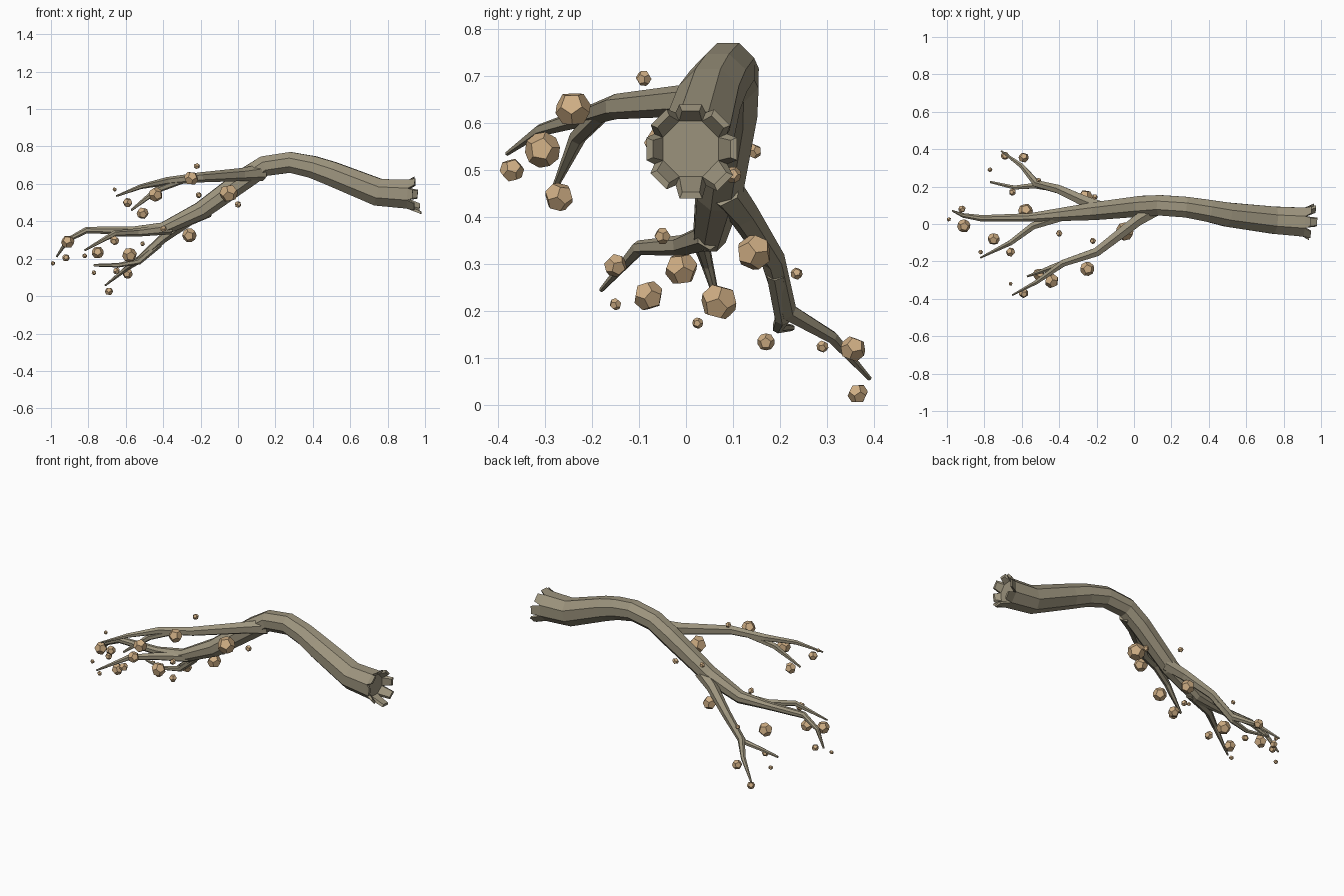
import bpy
import bmesh
import math
import random
from itertools import product
from mathutils import Vector

random.seed(4)

default_cube = bpy.data.objects.get("Cube")
if default_cube:
    bpy.data.objects.remove(default_cube, do_unlink=True)


def make_material(name, rgb):
    material = bpy.data.materials.new(name)
    material.use_nodes = True
    colour = (*rgb, 1)
    material.diffuse_color = colour
    shader = material.node_tree.nodes["Principled BSDF"]
    shader.inputs["Base Color"].default_value = colour
    shader.inputs["Roughness"].default_value = 0.9
    return material


bark = make_material("grey_brown_bark", (0.34, 0.30, 0.21))
pod_tan = make_material("tan_pod", (0.62, 0.42, 0.23))


def finish_mesh(bm, name, material):
    bmesh.ops.recalc_face_normals(bm, faces=bm.faces[:])
    mesh = bpy.data.meshes.new(name)
    bm.to_mesh(mesh)
    bm.free()
    mesh.materials.append(material)
    return mesh


def add_object(name, mesh):
    obj = bpy.data.objects.new(name, mesh)
    bpy.context.collection.objects.link(obj)
    return obj


def tube_rings(bm, path, sides):
    """Sweep a tapering polygon along (x, y, z, radius) points; returns the first cap."""
    points = [Vector(p[:3]) for p in path]
    rings = []
    for i, (centre, p) in enumerate(zip(points, path)):
        before = points[max(i - 1, 0)]
        after = points[min(i + 1, len(points) - 1)]
        tangent = (after - before).normalized()
        side = tangent.cross(Vector((0, 0, 1))).normalized()
        up = side.cross(tangent)
        ring = []
        for k in range(sides):
            angle = math.tau * (k + 0.5) / sides
            offset = side * math.cos(angle) + up * math.sin(angle)
            ring.append(bm.verts.new(centre + offset * p[3]))
        rings.append(ring)
    for a, b in zip(rings, rings[1:]):
        for k in range(sides):
            n = (k + 1) % sides
            bm.faces.new((a[k], a[n], b[n], b[k]))
    bm.faces.new(rings[-1])
    return bm.faces.new(rings[0])


def add_branch(name, path, sides=6):
    bm = bmesh.new()
    tube_rings(bm, path, sides)
    return add_object(name, finish_mesh(bm, name, bark))


def add_trunk(name, path, sides=8):
    """Main limb whose thick end is snapped into outward splinters."""
    bm = bmesh.new()
    cap = tube_rings(bm, path, sides)
    bmesh.ops.recalc_face_normals(bm, faces=bm.faces[:])
    centre = cap.calc_center_median()
    rim = bmesh.ops.inset_region(bm, faces=[cap], thickness=0.02)["faces"]
    splinters = bmesh.ops.extrude_discrete_faces(bm, faces=rim)["faces"]
    for face in splinters:
        middle = face.calc_center_median()
        outward = (middle - centre).normalized()
        length = random.uniform(0.025, 0.05) + 0.04 * max(0, -outward.z) ** 3
        shift = Vector((length, 0, 0)) + outward * (0.012 + length * 0.25)
        for vert in face.verts:
            vert.co = middle + (vert.co - middle) * 0.75 + shift
    return add_object(name, finish_mesh(bm, name, bark))


# Main limb, from the snapped end to the drooping tip
add_trunk("trunk", [
    (0.91, 0.01, 0.545, 0.084), (0.75, 0.02, 0.555, 0.079),
    (0.5, 0.05, 0.655, 0.07), (0.4, 0.07, 0.69, 0.064),
    (0.28, 0.09, 0.715, 0.06), (0.14, 0.1, 0.695, 0.059),
    (0.04, 0.095, 0.63, 0.06), (-0.2, 0.07, 0.455, 0.052),
    (-0.4, 0.05, 0.36, 0.037), (-0.56, 0.035, 0.35, 0.024),
    (-0.81, 0.03, 0.353, 0.019), (-0.91, 0.045, 0.3, 0.013),
    (-0.97, 0.07, 0.21, 0.005)])

# Fork near the tip
add_branch("tip_side_branch", [
    (-0.36, 0.05, 0.36, 0.03), (-0.54, -0.01, 0.34, 0.022),
    (-0.66, -0.1, 0.335, 0.016), (-0.82, -0.18, 0.245, 0.005)])

# Front branch and its twig
add_branch("front_branch", [
    (0.13, 0.09, 0.66, 0.045), (0.02, 0.02, 0.65, 0.035),
    (-0.2, -0.15, 0.635, 0.027), (-0.38, -0.21, 0.615, 0.021),
    (-0.52, -0.31, 0.585, 0.013), (-0.65, -0.38, 0.535, 0.005)])
add_branch("front_twig", [
    (-0.3, -0.18, 0.62, 0.02), (-0.43, -0.23, 0.57, 0.018),
    (-0.57, -0.28, 0.46, 0.006)])

# Back branch and its twig
add_branch("back_branch", [
    (-0.16, 0.08, 0.46, 0.04), (-0.26, 0.12, 0.41, 0.033),
    (-0.4, 0.185, 0.31, 0.026), (-0.52, 0.215, 0.2, 0.021),
    (-0.6, 0.31, 0.145, 0.014), (-0.71, 0.39, 0.057, 0.005)])
add_branch("back_twig", [
    (-0.42, 0.19, 0.28, 0.02), (-0.53, 0.205, 0.185, 0.017),
    (-0.64, 0.195, 0.165, 0.012), (-0.77, 0.225, 0.165, 0.007)])


# Twelve-sided pod shape with unit radius, shared by every pod
def pod_mesh():
    golden = (1 + math.sqrt(5)) / 2
    corners = [Vector(c) for c in product((-1, 1), repeat=3)]
    for a, b in product((-1, 1), repeat=2):
        p = (0, a / golden, b * golden)
        corners += [Vector((p[i], p[i - 2], p[i - 1])) for i in range(3)]
    bm = bmesh.new()
    for corner in corners:
        bm.verts.new(corner.normalized())
    bmesh.ops.convex_hull(bm, input=bm.verts[:])
    bmesh.ops.dissolve_limit(bm, angle_limit=0.1, verts=bm.verts[:], edges=bm.edges[:])
    return finish_mesh(bm, "pod", pod_tan)


shared_pod = pod_mesh()

# Pods floating around each limb: x, y, z, radius
pods = {
    "front_pod": [
        (-0.22, -0.09, 0.695, 0.017), (-0.25, -0.24, 0.63, 0.039),
        (-0.44, -0.305, 0.543, 0.039), (-0.59, -0.37, 0.5, 0.026),
        (-0.51, -0.27, 0.443, 0.032), (-0.66, -0.32, 0.57, 0.011)],
    "trunk_pod": [
        (-0.21, 0.145, 0.54, 0.016), (-0.05, -0.04, 0.55, 0.05),
        (0, 0.1, 0.49, 0.018), (-0.4, -0.05, 0.36, 0.018)],
    "back_pod": [
        (-0.26, 0.145, 0.325, 0.039), (-0.51, 0.235, 0.28, 0.013),
        (-0.65, 0.17, 0.135, 0.019), (-0.59, 0.355, 0.12, 0.028),
        (-0.77, 0.29, 0.125, 0.013), (-0.69, 0.365, 0.025, 0.022)],
    "tip_pod": [
        (-0.66, -0.15, 0.297, 0.025), (-0.91, -0.01, 0.29, 0.036),
        (-0.92, 0.08, 0.205, 0.02), (-0.99, 0.025, 0.175, 0.012),
        (-0.75, -0.08, 0.233, 0.033), (-0.58, 0.07, 0.22, 0.04),
        (-0.82, -0.15, 0.215, 0.013)],
}
for group, places in pods.items():
    for number, (x, y, z, radius) in enumerate(places, start=1):
        pod = add_object(f"{group}_{number}", shared_pod)
        pod.location = (x, y, z)
        pod.scale = (radius, radius, radius)
        pod.rotation_euler = [random.uniform(0, math.tau) for _ in range(3)]
